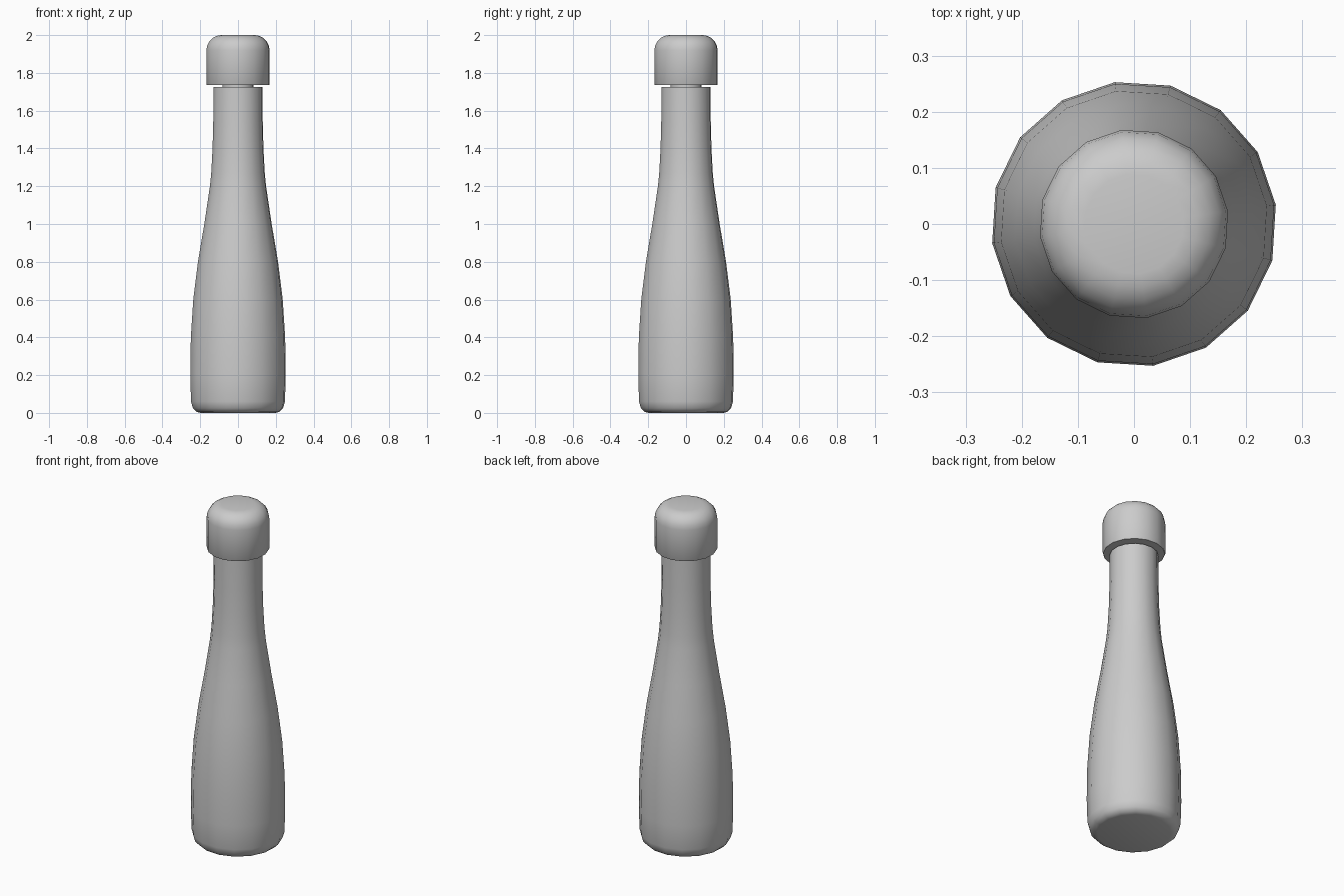
import bpy, bmesh, math

if "Cube" in bpy.data.objects:
    bpy.data.objects.remove(bpy.data.objects["Cube"])

SIDES = 16
TURN = math.radians(7.7)


def lathe(name, profile):
    """Closed solid of revolution from (radius, height) points."""
    bm = bmesh.new()
    rings = []
    for r, z in profile:
        ring = []
        for i in range(SIDES):
            a = TURN + 2 * math.pi * i / SIDES
            ring.append(bm.verts.new((r * math.cos(a), r * math.sin(a), z)))
        rings.append(ring)
    for lo, hi in zip(rings, rings[1:]):
        for i in range(SIDES):
            j = (i + 1) % SIDES
            bm.faces.new((lo[i], lo[j], hi[j], hi[i]))
    bm.faces.new(rings[0][::-1])
    bm.faces.new(rings[-1])
    bm.normal_update()
    mesh = bpy.data.meshes.new(name)
    bm.to_mesh(mesh)
    bm.free()
    obj = bpy.data.objects.new(name, mesh)
    bpy.context.collection.objects.link(obj)
    bpy.ops.object.select_all(action='DESELECT')
    obj.select_set(True)
    bpy.context.view_layer.objects.active = obj
    bpy.ops.object.shade_smooth_by_angle(angle=math.radians(40))
    return obj


# Bottle body: rounded foot, long taper, straight neck
lathe("bottle_body", [
    (0.20, 0.0), (0.222, 0.006), (0.241, 0.025), (0.251, 0.06),
    (0.255, 0.20), (0.252, 0.40), (0.239, 0.60), (0.214, 0.80),
    (0.180, 1.00), (0.150, 1.20), (0.143, 1.27), (0.136, 1.40),
    (0.132, 1.55), (0.131, 1.725)])

# Narrow stopper joining neck and cap
lathe("stopper", [(0.082, 1.70), (0.082, 1.75)])

# Cap with a rounded top edge
R, C = 0.169, 0.08
cap = [(R - 0.003, 1.735), (R, 1.74)]
for k in range(6):
    a = math.pi / 2 * k / 5
    cap.append((R - C + C * math.cos(a), 2.0 - C + C * math.sin(a)))
lathe("cap", cap)
